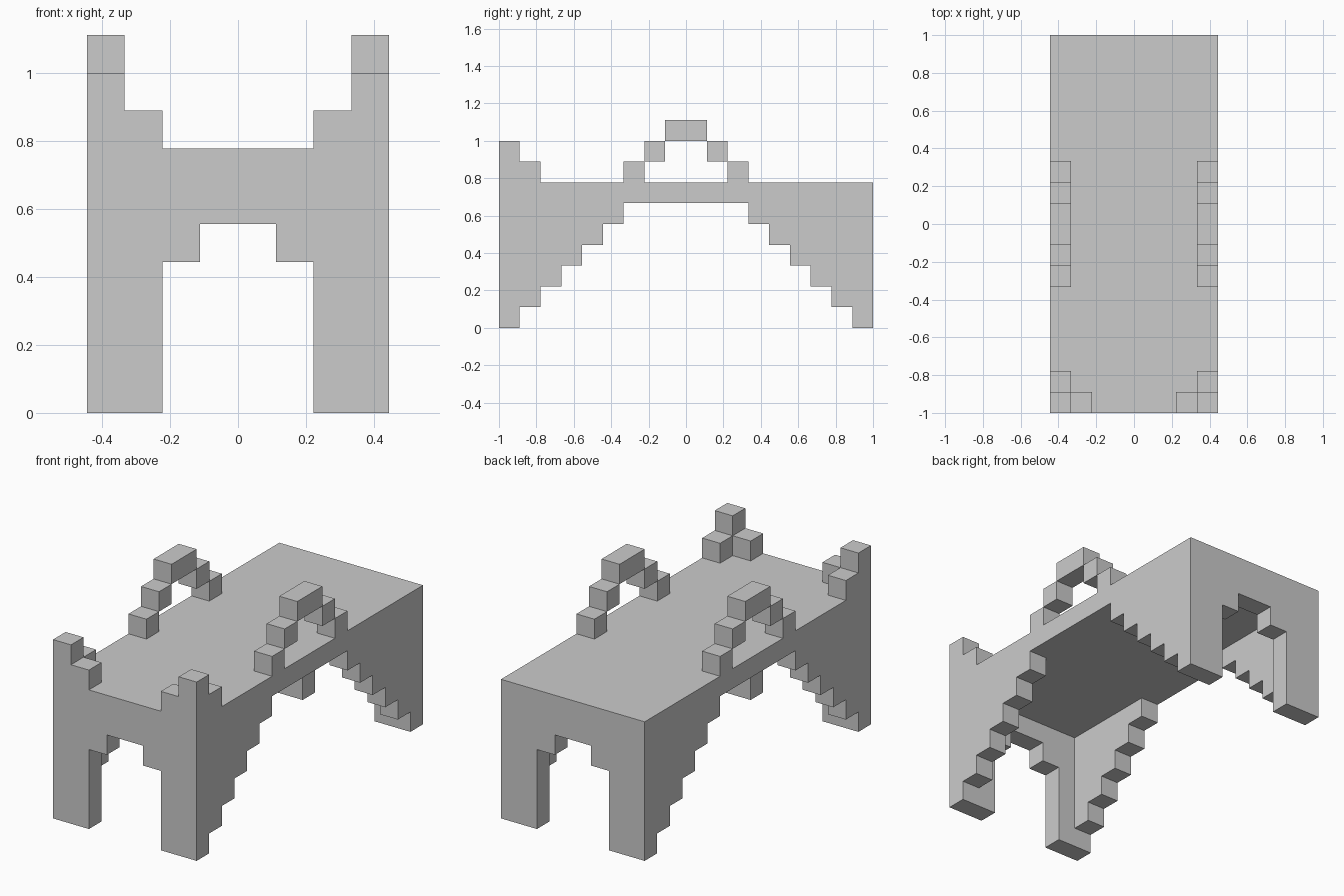
import bpy, bmesh
from mathutils import Vector

if "Cube" in bpy.data.objects:
    bpy.data.objects.remove(bpy.data.objects["Cube"])

U = 1 / 9  # one block


def prism(name, pts, axis, lo, hi):
    """Extrude a profile (in block units) along x or y between lo and hi."""
    bm = bmesh.new()
    place = (lambda a, z: (lo, a, z)) if axis == 'x' else (lambda a, z: (a, lo, z))
    face = bm.faces.new([bm.verts.new(Vector(place(a, z)) * U) for a, z in pts])
    ext = bmesh.ops.extrude_face_region(bm, geom=[face])
    d = Vector((hi - lo, 0, 0) if axis == 'x' else (0, hi - lo, 0)) * U
    bmesh.ops.translate(bm, vec=d,
                        verts=[v for v in ext['geom'] if isinstance(v, bmesh.types.BMVert)])
    bmesh.ops.recalc_face_normals(bm, faces=bm.faces)
    me = bpy.data.meshes.new(name)
    bm.to_mesh(me)
    bm.free()
    ob = bpy.data.objects.new(name, me)
    bpy.context.collection.objects.link(ob)
    return ob


def rect(a0, a1, z0, z1):
    return [(a0, z0), (a1, z0), (a1, z1), (a0, z1)]


def mirrored(half):
    """Complete a half profile by reflecting it."""
    return half + [(-a, z) for a, z in reversed(half)]


# Flat deck
prism("deck", rect(-8, 8, 6, 7), 'x', -3, 3)

# End walls with arched openings; the front one carries stepped corner posts
arch = [(1, 5), (1, 4), (2, 4), (2, 0), (4, 0)]
posts = [(4, 9), (3, 9), (3, 8), (2, 8), (2, 7)]
prism("front_wall", mirrored(arch + posts), 'y', -9, -8)
prism("back_wall", mirrored(arch + [(4, 7)]), 'y', 8, 9)

# Side walls with a stair-stepped arch underneath
steps = [p for i in range(5) for p in ((3 + i, 6 - i), (3 + i, 5 - i))]
side = mirrored(steps + [(8, 1), (8, 7)])

for label, x in (("left", -4), ("right", 3)):
    prism(label + "_side_wall", side, 'x', x, x + 1)
    # Low block behind each corner post
    prism(label + "_post_step", rect(-8, -7, 7, 8), 'x', x, x + 1)
    # Stepped arch rail above the deck
    prism(label + "_rail_top", rect(-1, 1, 9, 10), 'x', x, x + 1)
    for end, s in (("front", -1), ("back", 1)):
        for a, z in ((2, 7), (1, 8)):
            prism(f"{label}_{end}_rail_block", rect(s * a, s * (a + 1), z, z + 1), 'x', x, x + 1)
